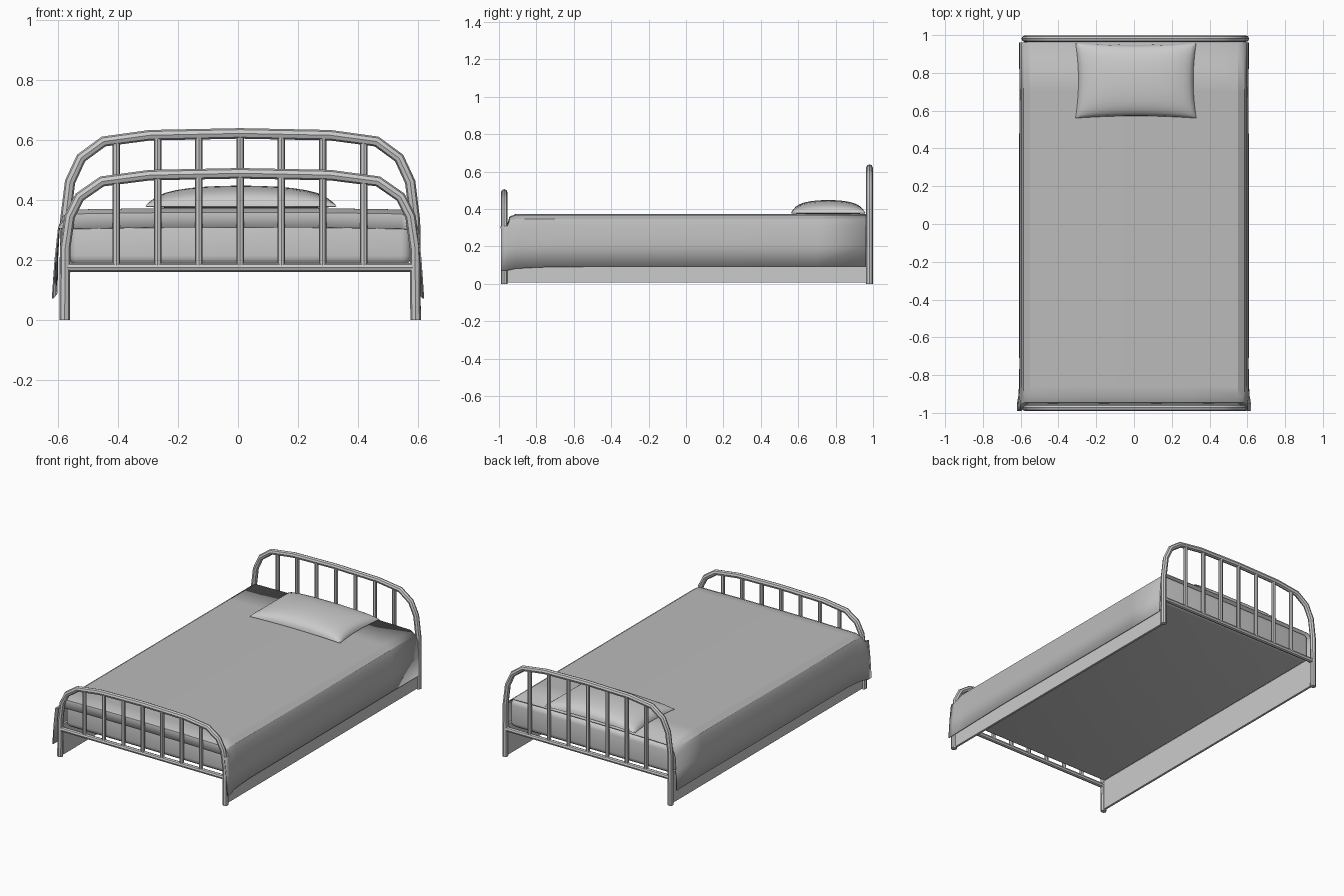
import bpy, bmesh, math
from mathutils import Vector

if "Cube" in bpy.data.objects:
    bpy.data.objects.remove(bpy.data.objects["Cube"])

CX = 0.007                     # frame centre in x
HEAD_Y, FOOT_Y = 0.981, -0.972


def fabric(name, c):
    m = bpy.data.materials.new(name)
    m.diffuse_color = (c, c, c, 1)
    m.use_nodes = True
    m.node_tree.nodes["Principled BSDF"].inputs["Base Color"].default_value = m.diffuse_color
    return m


SHEET = fabric("sheet_grey", 0.5)
PILLOW = fabric("pillow_grey", 0.6)


def link(name, bm, mat=None):
    bmesh.ops.recalc_face_normals(bm, faces=bm.faces)
    me = bpy.data.meshes.new(name)
    bm.to_mesh(me)
    bm.free()
    ob = bpy.data.objects.new(name, me)
    bpy.context.collection.objects.link(ob)
    if mat:
        me.materials.append(mat)
    return ob


def smooth(ob, angle=35):
    bpy.ops.object.select_all(action='DESELECT')
    ob.select_set(True)
    bpy.context.view_layer.objects.active = ob
    bpy.ops.object.shade_smooth_by_angle(angle=math.radians(angle))


def tube(name, pts, r):
    cu = bpy.data.curves.new(name, 'CURVE')
    cu.dimensions = '3D'
    cu.bevel_depth, cu.bevel_resolution, cu.use_fill_caps = r, 2, True
    sp = cu.splines.new('POLY')
    sp.points.add(len(pts) - 1)
    for p, co in zip(sp.points, pts):
        p.co = (*co, 1)
    ob = bpy.data.objects.new(name, cu)
    bpy.context.collection.objects.link(ob)
    bpy.ops.object.select_all(action='DESELECT')
    ob.select_set(True)
    bpy.context.view_layer.objects.active = ob
    bpy.ops.object.convert(target='MESH')
    smooth(bpy.context.object)


def box(name, lo, hi, bevel=0):
    bm = bmesh.new()
    bmesh.ops.create_cube(bm, size=1)
    lo, hi = Vector(lo), Vector(hi)
    for v in bm.verts:
        v.co = Vector(((lo + hi)[i] / 2 + v.co[i] * (hi - lo)[i] for i in range(3)))
    if bevel:
        bmesh.ops.bevel(bm, geom=bm.edges[:], offset=bevel, segments=4,
                        profile=0.5, affect='EDGES')
    return link(name, bm)


# bed ends: bent tube arch, lower bar and seven spindles
def bed_end(name, y, half):
    pts = [(-x, z) for x, z in half] + [(x, z) for x, z in half[-2::-1]]
    tube(name + "_arch", [(CX + x, y, z) for x, z in pts], 0.0175)
    tube(name + "_bar", [(CX - 0.585, y, 0.175), (CX + 0.585, y, 0.175)], 0.015)
    for i in range(-3, 4):
        x = 0.1375 * i
        for (xa, za), (xb, zb) in zip(half, half[1:]):
            if xb <= abs(x) <= xa:
                top = za + (zb - za) * (xa - abs(x)) / max(xa - xb, 1e-6)
        tube(f"{name}_spindle_{i + 4}", [(CX + x, y, 0.175), (CX + x, y, top)], 0.0125)


bed_end("headboard", HEAD_Y, [(0.585, 0), (0.583, 0.33), (0.567, 0.46), (0.53, 0.54),
                              (0.455, 0.595), (0.30, 0.616), (0, 0.622)])
bed_end("footboard", FOOT_Y, [(0.585, 0), (0.583, 0.24), (0.568, 0.345), (0.535, 0.41),
                              (0.46, 0.462), (0.30, 0.483), (0, 0.489)])

# side rails down to the floor
for n, s in (("left", -1), ("right", 1)):
    xs = sorted((CX + s * 0.574, CX + s * 0.588))
    box(n + "_rail", (xs[0], -0.955, 0.006), (xs[1], 0.965, 0.2))

# mattress
smooth(box("mattress", (CX - 0.572, -0.948, 0.18), (CX + 0.572, 0.962, 0.362), 0.035), 40)

# blanket: draped cross-section swept along the bed, flaring at the foot corners
half = [(0.604, 0.092), (0.602, 0.21), (0.596, 0.31), (0.582, 0.345), (0.55, 0.366), (0.28, 0.37)]
prof = [(-x, z) for x, z in half] + [(0, 0.371)] + [(x, z) for x, z in half[::-1]]
ys = [0.962, 0.7, 0.4, 0.1, -0.2, -0.5, -0.75, -0.86, -0.91]
bm = bmesh.new()
rows = []
for y in ys:
    t = max(0, (-y - 0.6) / 0.4) ** 2
    row = []
    for x, z in prof:
        hang = max(0, (0.345 - z) / 0.25)
        dx = math.copysign(hang * (0.014 * t + 0.003 * math.sin(9 * y)), x)
        row.append(bm.verts.new((x + dx, y, z - 0.018 * t * hang)))
    rows.append(row)
n = len(prof)
# foot end: sides run forward past the legs, the middle folds down
for y, drop in ((-0.943, 0.014), (-0.955, 0.062)):
    row = []
    for i, (x, z) in enumerate(prof):
        hang = max(0, (0.345 - z) / 0.25)
        if 3 <= i < n - 3:
            row.append(bm.verts.new((x * 0.99, y, min(z, z - drop * (1 if abs(x) < 0.57 else 0.7)))))
        else:
            yy = -0.955 if drop < 0.03 else -0.99
            row.append(bm.verts.new((x + math.copysign(0.014 * hang, x), yy, z - 0.02 * hang)))
    rows.append(row)
for a, b in zip(rows, rows[1:]):
    for i in range(n - 1):
        bm.faces.new((a[i], a[i + 1], b[i + 1], b[i]))
blanket = link("blanket", bm, SHEET)
sol = blanket.modifiers.new("thickness", 'SOLIDIFY')
sol.thickness, sol.offset = 0.005, 0
smooth(blanket, 30)

# pillow: puffed grid with pinched edges and pointed corners
bm = bmesh.new()
N = 16
for side in (1, -1):
    grid = []
    for i in range(N + 1):
        u = math.sin((i / N - 0.5) * math.pi)
        line = []
        for j in range(N + 1):
            v = math.sin((j / N - 0.5) * math.pi)
            h = ((1 - u ** 2) * (1 - v ** 2)) ** 0.5
            h = min(1, h ** 0.85 * (1 + 0.12 * (u * u + v * v)))
            x = 0.01 + 0.32 * u * (1 - 0.05 * (1 - v * v))
            y = 0.76 + 0.2 * v * (1 - 0.06 * (1 - u * u))
            line.append(bm.verts.new((x, y, 0.378 + h * (0.07 if side > 0 else -0.006))))
        grid.append(line)
    for i in range(N):
        for j in range(N):
            bm.faces.new((grid[i][j], grid[i + 1][j], grid[i + 1][j + 1], grid[i][j + 1]))
bmesh.ops.remove_doubles(bm, verts=bm.verts, dist=1e-4)
smooth(link("pillow", bm, PILLOW), 40)
